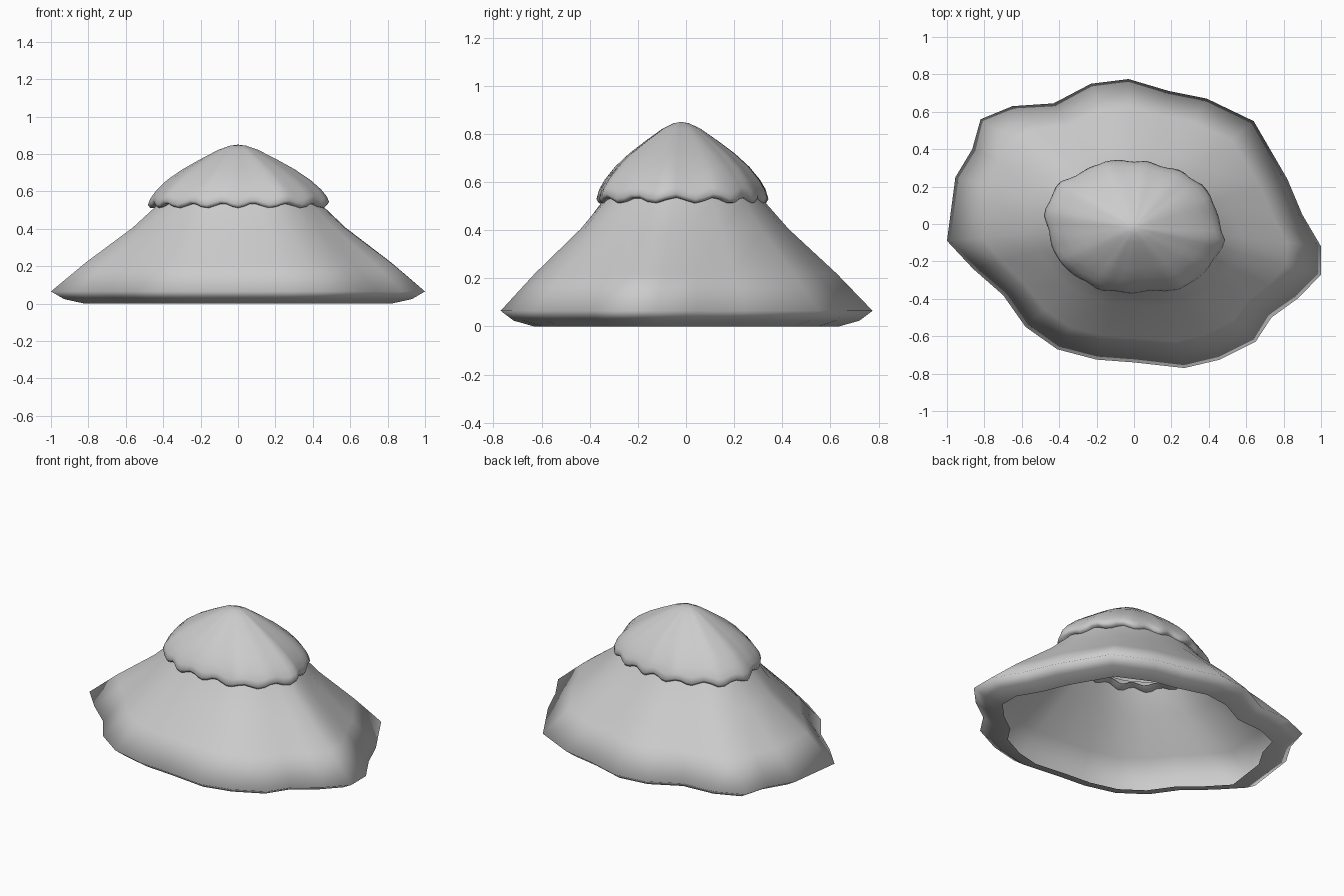
import bpy, bmesh, math
from mathutils import Vector

if "Cube" in bpy.data.objects:
    bpy.data.objects.remove(bpy.data.objects["Cube"])

# Irregular footprint of the mountain (widest ring, counter-clockwise)
FOOT = [Vector(p) for p in [
    (1.0, -.12), (.9, .05), (.82, .24), (.64, .55), (.39, .67), (.19, .71), (-.03, .775),
    (-.23, .75), (-.43, .645), (-.65, .63), (-.82, .56), (-.865, .4), (-.955, .25), (-1.0, -.09),
    (-.86, -.24), (-.7, -.38), (-.58, -.55), (-.41, -.67), (-.2, -.725), (0, -.74), (.27, -.77),
    (.46, -.725), (.65, -.63), (.735, -.5), (.88, -.395), (1.0, -.27)]]
# Outline of the snow cap
CAP = [Vector(p) for p in [
    (.49, -.09), (.45, .03), (.42, .14), (.36, .21), (.26, .28), (.06, .335), (-.15, .34),
    (-.4, .22), (-.45, .14), (-.48, .06), (-.45, -.08), (-.4, -.21), (-.28, -.3),
    (-.19, -.35), (-.05, -.37), (.26, -.35), (.4, -.24), (.44, -.17)]]


def radius(outline, a):
    """Distance from the axis to the outline in direction a."""
    d = Vector((math.cos(a), math.sin(a)))
    for p, q in zip(outline, outline[1:] + outline[:1]):
        e = q - p
        den = d.x * e.y - d.y * e.x
        if abs(den) < 1e-9:
            continue
        t = (p.x * e.y - p.y * e.x) / den
        s = (p.x * d.y - p.y * d.x) / den
        if t > 0 and -1e-6 <= s <= 1 + 1e-6:
            return t
    return outline[0].length


def skin(name, rings, apex=None):
    """Bridge closed rings of points, optionally closing with a tip."""
    bm = bmesh.new()
    rows = [[bm.verts.new(p) for p in ring] for ring in rings]
    n = len(rows[0])
    for lo, hi in zip(rows, rows[1:]):
        for i in range(n):
            j = (i + 1) % n
            bm.faces.new((lo[i], lo[j], hi[j], hi[i]))
    if apex:
        tip = bm.verts.new(apex)
        for i in range(n):
            bm.faces.new((rows[-1][i], rows[-1][(i + 1) % n], tip))
    for f in bm.faces:
        f.smooth = True
    me = bpy.data.meshes.new(name)
    bm.to_mesh(me)
    bm.free()
    ob = bpy.data.objects.new(name, me)
    bpy.context.collection.objects.link(ob)
    return ob


# Mountain slope: hollow skirt with a tucked-under rim
# each ring: scale of footprint, height, blend towards the cap outline
slope = [(.82, 0, 0), (.93, .024, 0), (1, .065, 0), (.82, .22, .15),
         (.58, .405, .5), (.46, .52, .85), (.42, .565, 1)]
rings = []
for s, z, b in slope:
    ring = []
    for p in FOOT:
        a = math.atan2(p.y, p.x)
        r = p.length * (1 - b) + radius(CAP, a) / .485 * b
        ring.append((r * s * math.cos(a), r * s * math.sin(a), z))
    rings.append(ring)
skin("mountain_slope", rings)

# Snow cap: domed shell with a wavy, inward-curling lip
N = 72
dome = [(.80, .535, .6), (.90, .522, 1), (.975, .524, 1), (1, .54, 1), (.975, .57, .7),
        (.91, .61, .3), (.79, .662, 0), (.62, .718, 0), (.42, .772, 0), (.22, .822, 0), (.09, .844, 0)]
rings = []
for s, z, w in dome:
    ring = []
    for i in range(N):
        a = math.tau * i / N
        wave = math.sin(15 * a + .8 * math.sin(2 * a))
        r = radius(CAP, a) * s * (1 + .012 * wave * (.4 + .6 * w))
        ring.append((r * math.cos(a), r * math.sin(a) - .02 * (1 - s), z - .012 * wave * w))
    rings.append(ring)
skin("snow_cap", rings, (0, -.02, .85))
